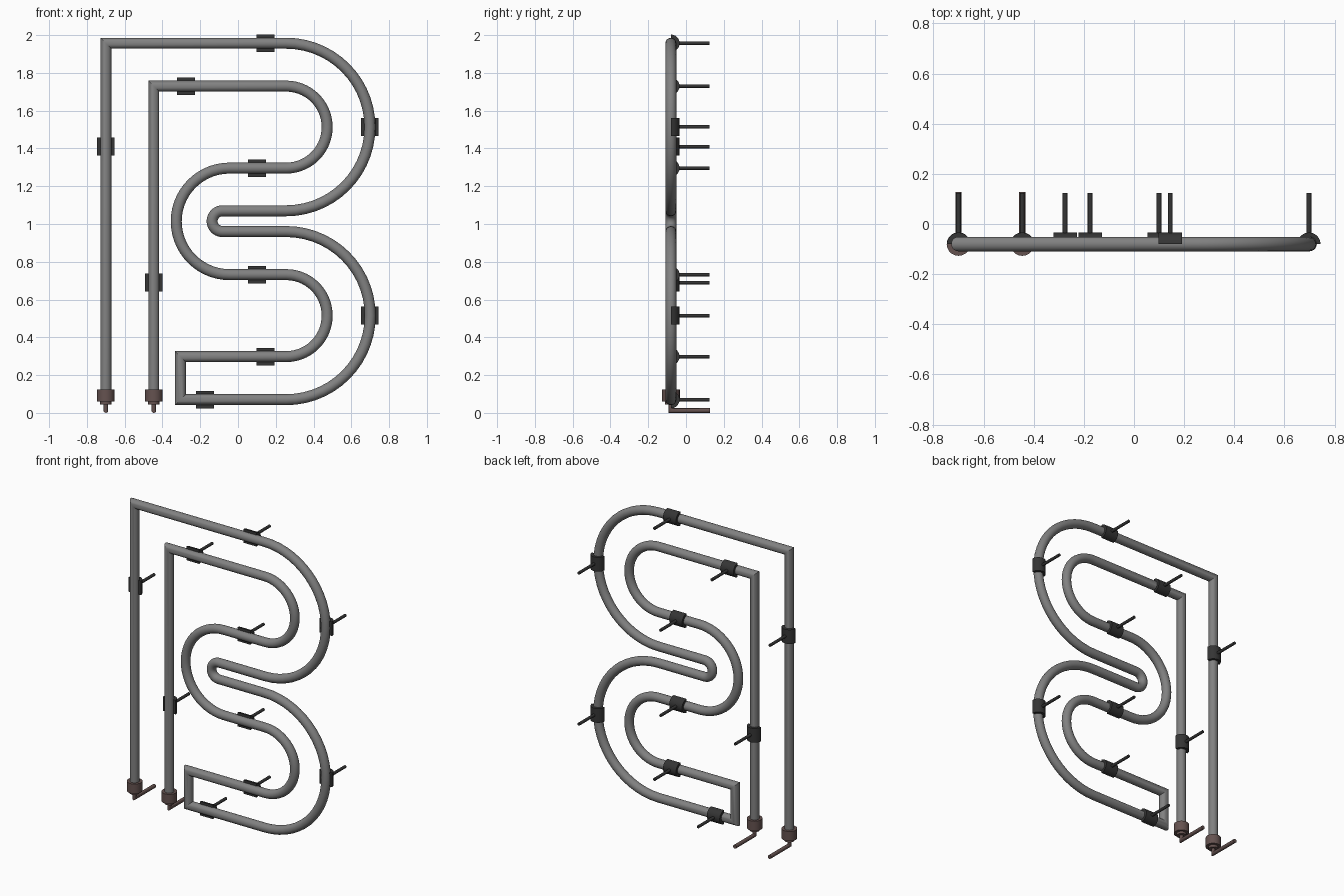
import bpy
import bmesh
from math import pi, sin, cos, radians
from mathutils import Vector

cube = bpy.data.objects.get("Cube")
if cube:
    bpy.data.objects.remove(cube, do_unlink=True)

TUBE_Y, TUBE_R, CLIP_R = -0.08, 0.029, 0.046


def material(name, color):
    mat = bpy.data.materials.new(name)
    mat.use_nodes = True
    mat.diffuse_color = color
    mat.node_tree.nodes["Principled BSDF"].inputs["Base Color"].default_value = color
    return mat


GREY = material("tube grey", (0.22, 0.22, 0.22, 1))
BLACK = material("clip black", (0.035, 0.035, 0.035, 1))
BROWN = material("cap brown", (0.13, 0.085, 0.08, 1))


def finish(name, bm, mat):
    bmesh.ops.recalc_face_normals(bm, faces=bm.faces[:])
    mesh = bpy.data.meshes.new(name)
    bm.to_mesh(mesh)
    bm.free()
    mesh.materials.append(mat)
    obj = bpy.data.objects.new(name, mesh)
    bpy.context.collection.objects.link(obj)
    bpy.ops.object.select_all(action="DESELECT")
    obj.select_set(True)
    bpy.context.view_layer.objects.active = obj
    bpy.ops.object.shade_smooth_by_angle(angle=radians(35))
    return obj


def skin(bm, rings):
    """Join closed rings of points into a capped solid."""
    rows = [[bm.verts.new(p) for p in ring] for ring in rings]
    n = len(rows[0])
    for a, b in zip(rows, rows[1:]):
        for i in range(n):
            j = (i + 1) % n
            bm.faces.new((a[i], a[j], b[j], b[i]))
    bm.faces.new(rows[0])
    bm.faces.new(rows[-1])


def sweep(name, path, normal, radius, sides, mat):
    """Round rod along a flat path, with mitred corners."""
    pts, normal, rings = [Vector(p) for p in path], Vector(normal), []
    for i, p in enumerate(pts):
        into = (p - pts[max(i - 1, 0)]).normalized()
        out = (pts[min(i + 1, len(pts) - 1)] - p).normalized()
        tangent = (into + out).normalized()
        stretch = 1 / max(tangent.dot(into), tangent.dot(out))
        side = normal.cross(tangent) * stretch
        rings.append([p + radius * (normal * cos(t) + side * sin(t))
                      for t in (2 * pi * k / sides for k in range(sides))])
    bm = bmesh.new()
    skin(bm, rings)
    return finish(name, bm, mat)


def bend(x, z_start, z_end, bulge):
    """Half circle between two heights; bulge is +1 to the right, -1 to the left."""
    r, mid, steps = abs(z_end - z_start) / 2, (z_start + z_end) / 2, 28
    return [(x + bulge * r * sin(pi * k / steps), TUBE_Y,
             mid + (z_start - mid) * cos(pi * k / steps)) for k in range(steps + 1)]


def at(x, z):
    return [(x, TUBE_Y, z)]


# One continuous bent tube
path = (at(-0.70, 0.1) + at(-0.70, 1.957)
        + bend(0.255, 1.957, 1.07, 1) + bend(-0.082, 1.07, 0.96, -1)
        + bend(0.255, 0.96, 0.07, 1) + at(-0.305, 0.07) + at(-0.305, 0.298)
        + bend(0.255, 0.298, 0.732, 1) + bend(-0.045, 0.732, 1.296, -1)
        + bend(0.255, 1.296, 1.73, 1) + at(-0.446, 1.73) + at(-0.446, 0.1))
sweep("bent_tube", path, (0, 1, 0), TUBE_R, 20, GREY)


# Half-round clips behind the tube, each with a mounting pin
def clip(index, x, z, upright):
    arc = [pi * k / 12 for k in range(13)]
    profile = ([(CLIP_R * cos(t), CLIP_R * sin(t)) for t in arc]
               + [(TUBE_R * cos(t), TUBE_R * sin(t)) for t in reversed(arc)])
    rings = []
    for along in (-0.047, 0.047):
        rings.append([(x + a, TUBE_Y + b, z + along) if upright
                      else (x + along, TUBE_Y + b, z + a) for a, b in profile])
    bm = bmesh.new()
    skin(bm, rings)
    finish(f"tube_clip_{index}", bm, BLACK)
    sweep(f"mounting_pin_{index}", [(x, -0.045, z), (x, 0.124, z)],
          (1, 0, 0), 0.0095, 12, BLACK)


UPRIGHT = [(-0.70, 1.41), (-0.446, 0.69), (0.698, 1.514), (0.698, 0.515)]
LEVEL = [(0.145, 1.957), (-0.275, 1.73), (0.1, 1.296),
         (0.1, 0.732), (0.145, 0.298), (-0.175, 0.07)]
for i, (x, z) in enumerate(UPRIGHT + LEVEL):
    clip(i + 1, x, z, i < len(UPRIGHT))

# End caps with a stepped foot and a bent contact pin
for label, x in (("right", -0.70), ("inner", -0.446)):
    bm = bmesh.new()
    steps = [(0.047, 0.124), (0.047, 0.06), (0.03, 0.06), (0.03, 0.044)]
    skin(bm, [[(x + r * cos(2 * pi * k / 20), TUBE_Y + r * sin(2 * pi * k / 20), z)
               for k in range(20)] for r, z in steps])
    finish(f"{label}_end_cap", bm, BROWN)
    sweep(f"{label}_contact_pin",
          [(x, TUBE_Y, 0.06), (x, TUBE_Y, 0.0125), (x, 0.127, 0.0125)],
          (1, 0, 0), 0.0125, 12, BROWN)
